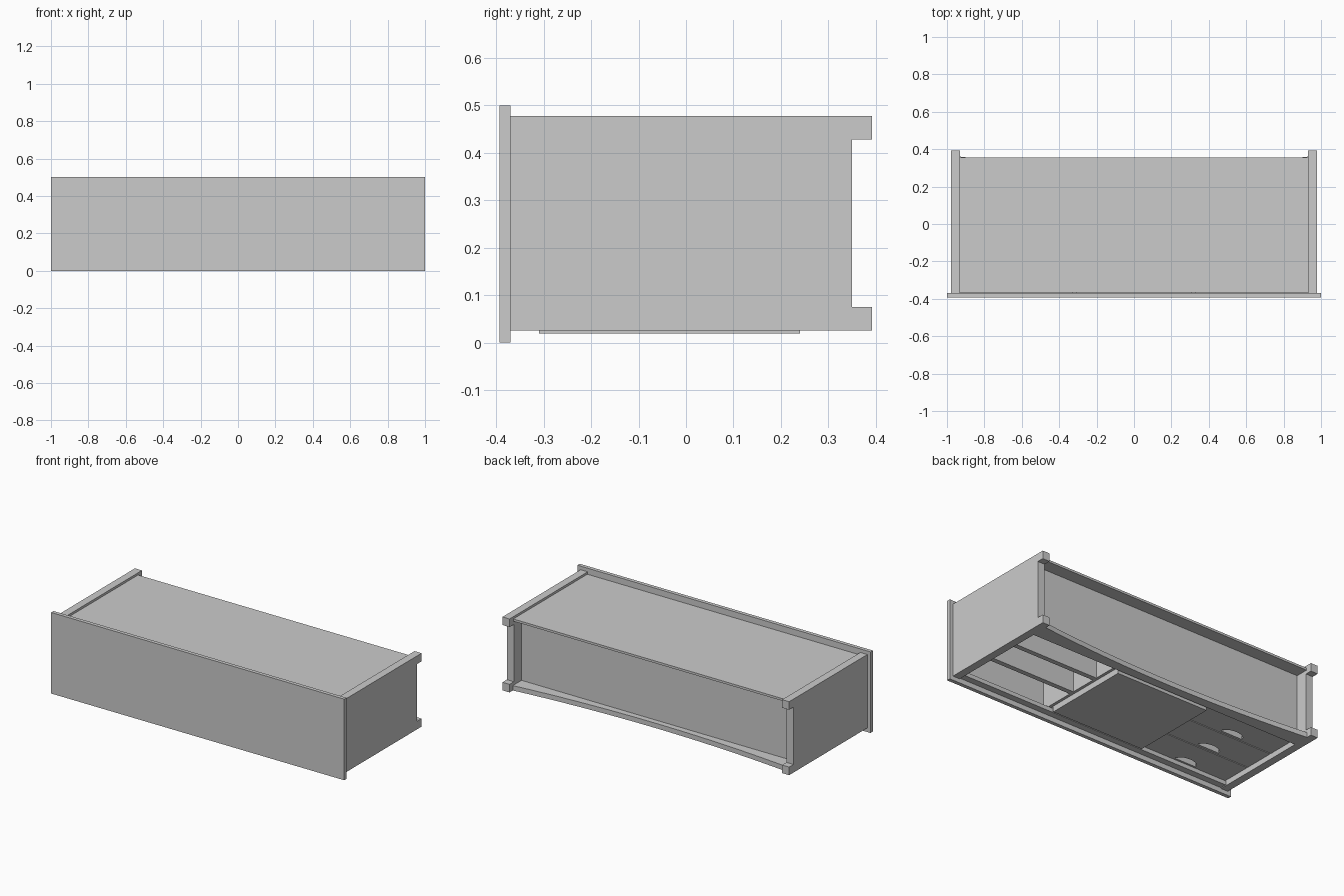
import bpy, bmesh, math

if "Cube" in bpy.data.objects:
    bpy.data.objects.remove(bpy.data.objects["Cube"])

# Sideboard lying on its front: top board faces -y, feet point +y, doors face -z


def box(name, x0, x1, y0, y1, z0, z1):
    bm = bmesh.new()
    bmesh.ops.create_cube(bm, size=1)
    for v in bm.verts:
        v.co.x = (x0 + x1) / 2 + v.co.x * (x1 - x0)
        v.co.y = (y0 + y1) / 2 + v.co.y * (y1 - y0)
        v.co.z = (z0 + z1) / 2 + v.co.z * (z1 - z0)
    return finish(name, bm)


def prism(name, pts, axis, depth):
    """Extrude a closed profile; axis 'x' takes (y, z) points, 'z' takes (x, y)."""
    bm = bmesh.new()
    a, b = depth
    place = (lambda p, d: (d, p[0], p[1])) if axis == 'x' else (lambda p, d: (p[0], p[1], d))
    low = [bm.verts.new(place(p, a)) for p in pts]
    high = [bm.verts.new(place(p, b)) for p in pts]
    bm.faces.new(low)
    bm.faces.new(high)
    n = len(pts)
    for i in range(n):
        j = (i + 1) % n
        bm.faces.new((low[i], low[j], high[j], high[i]))
    bmesh.ops.recalc_face_normals(bm, faces=bm.faces)
    return finish(name, bm)


def finish(name, bm):
    mesh = bpy.data.meshes.new(name)
    bm.to_mesh(mesh)
    bm.free()
    obj = bpy.data.objects.new(name, mesh)
    bpy.context.collection.objects.link(obj)
    return obj


TOP, BOTTOM = -0.37, 0.257      # inner faces of top and floor boards
FRONT, BACK = 0.055, 0.45       # interior depth range
OPEN_TOP = -0.33
PITCH = (BOTTOM - OPEN_TOP) / 3

# Top board and back panel
box("top_board", -1, 1, -0.393, TOP, 0, 0.5)
box("back_panel", -0.93, 0.93, -0.367, 0.355, BACK, 0.464)

# Side panels with notched feet
side = [(TOP, 0.025), (0.392, 0.025), (0.392, 0.075), (0.35, 0.075),
        (0.35, 0.428), (0.392, 0.428), (0.392, 0.478), (TOP, 0.478)]
for label, x0, x1 in (("left", -0.978, -0.93), ("right", 0.93, 0.978)):
    prism(label + "_side", side, 'x', (x0, x1))

# Floor board, upper rail and arched lower rail
box("floor_board", -0.93, 0.93, BOTTOM, 0.275, FRONT, BACK)
box("upper_rail", -0.93, 0.93, TOP, OPEN_TOP, 0.03, FRONT)
arch = [(-0.93, BOTTOM), (0.93, BOTTOM)]
for i in range(25):
    x = 0.93 - 1.86 * i / 24
    arch.append((x, 0.31 + 0.05 * (x / 0.93) ** 2))
prism("arched_lower_rail", arch, 'z', (0.025, FRONT))

# Dividers and centre door
for label, x in (("left", -0.32), ("right", 0.32)):
    box(label + "_divider", x - 0.012, x + 0.012, TOP, BOTTOM, FRONT, BACK)
box("centre_door", -0.315, 0.315, -0.31, 0.24, 0.019, FRONT)

# Open shelves on one side, drawer runners on the other
for i in (1, 2):
    y = OPEN_TOP + PITCH * i
    box(f"shelf_{i}", 0.332, 0.93, y - 0.015, y + 0.015, FRONT, BACK)
for i in range(3):
    y = OPEN_TOP + PITCH * i
    box(f"drawer_rail_{i}", -0.93, -0.332, y - 0.008, y + 0.008, FRONT + 0.003, BACK)

# Drawer fronts with half-round finger notches
for i in range(3):
    y0 = OPEN_TOP + PITCH * i + 0.01
    y1 = y0 + PITCH - 0.02
    cx = -0.631
    pts = [(-0.336, y0), (-0.336, y1), (-0.926, y1), (-0.926, y0)]
    for k in range(13):
        a = math.pi * (1 - k / 12)
        pts.append((cx + 0.075 * math.cos(a), y0 + 0.045 * math.sin(a)))
    prism(f"drawer_front_{i}", pts, 'z', (FRONT, FRONT + 0.02))
